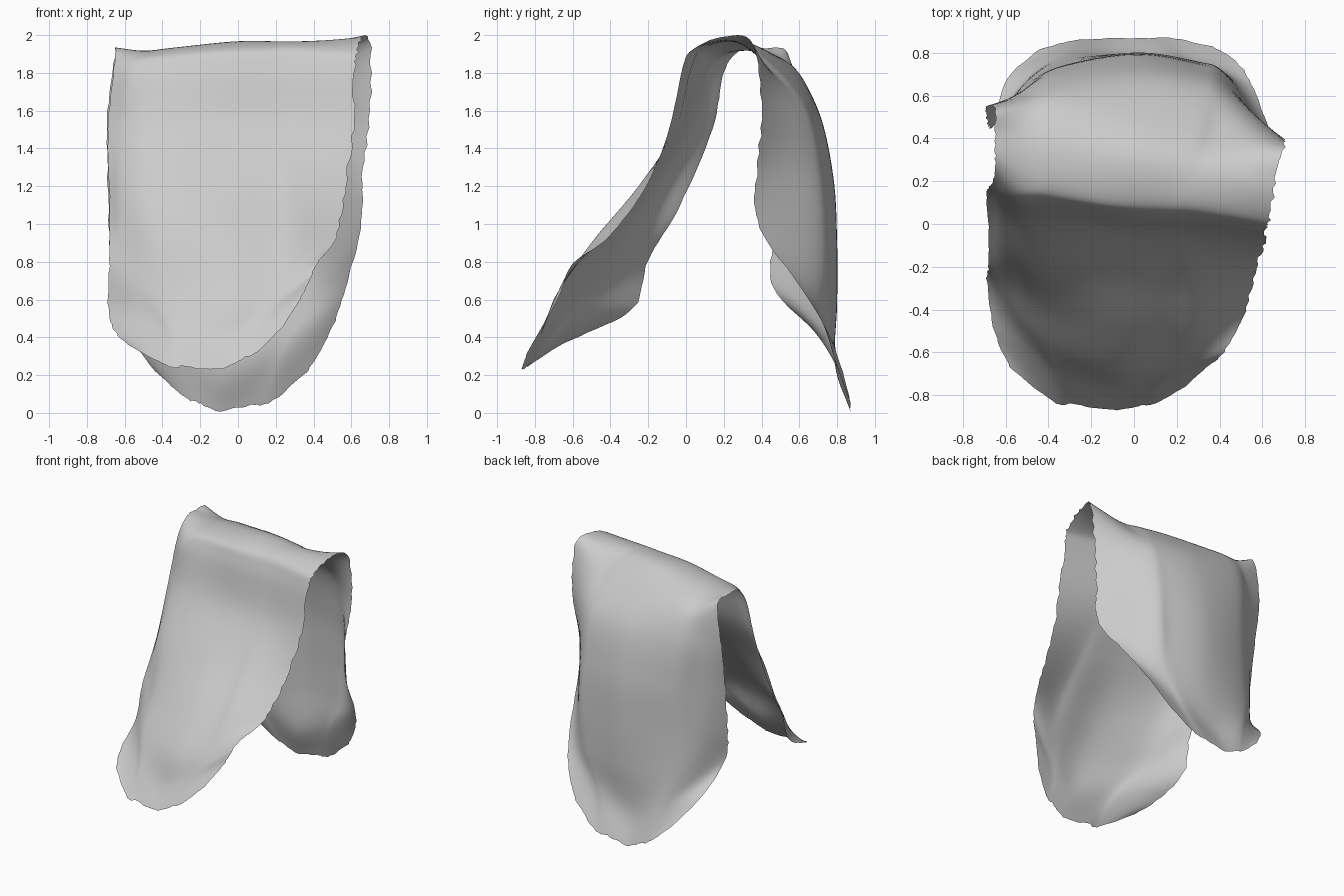
import bpy, random
from mathutils import Vector

random.seed(4)

# Cross-sections of the sheet: left hem, left crease, middle, right crease, right hem
FRONT = [  # front flap, from its rounded tip up to the fold
    [(-.58, -.67, .36), (-.38, -.83, .25), (-.10, -.87, .23), (.10, -.84, .32), (.24, -.76, .46)],
    [(-.65, -.51, .43), (-.43, -.65, .43), (-.10, -.77, .39), (.14, -.75, .48), (.34, -.67, .62)],
    [(-.69, -.27, .56), (-.53, -.45, .62), (-.10, -.68, .62), (.25, -.66, .67), (.42, -.60, .79)],
    [(-.68, -.20, .81), (-.58, -.27, .83), (-.10, -.48, .90), (.30, -.49, .91), (.52, -.41, .93)],
    [(-.68, -.03, 1.1), (-.60, -.12, 1.15), (-.10, -.23, 1.2), (.30, -.25, 1.2), (.57, -.21, 1.2)],
    [(-.69, .14, 1.5), (-.59, .06, 1.5), (-.10, -.03, 1.5), (.30, -.06, 1.5), (.61, -.09, 1.5)],
    [(-.66, .20, 1.8), (-.56, .12, 1.8), (-.10, .05, 1.82), (.30, .02, 1.82), (.62, -.02, 1.82)],
    [(-.65, .29, 1.92), (-.50, .20, 1.90), (-.10, .12, 1.93), (.30, .09, 1.94), (.64, .03, 1.92)],
]
BACK = [  # over the fold and down the back flap to its rounded tip
    [(-.65, .42, 1.93), (-.50, .40, 1.91), (.00, .33, 1.96), (.35, .27, 1.96), (.66, .19, 1.99)],
    [(-.65, .54, 1.90), (-.50, .57, 1.82), (.00, .54, 1.82), (.42, .42, 1.84), (.70, .35, 1.96)],
    [(-.69, .55, 1.6), (-.55, .60, 1.6), (.00, .70, 1.6), (.43, .60, 1.6), (.70, .40, 1.6)],
    [(-.69, .50, 1.25), (-.54, .61, 1.25), (.00, .78, 1.25), (.43, .67, 1.25), (.66, .37, 1.25)],
    [(-.68, .46, .90), (-.53, .63, .90), (.00, .80, .90), (.43, .70, .90), (.65, .39, .98)],
    [(-.66, .46, .66), (-.49, .68, .58), (.00, .80, .58), (.40, .72, .60), (.57, .61, .66)],
    [(-.59, .68, .43), (-.39, .77, .34), (-.06, .79, .25), (.28, .77, .34), (.49, .75, .43)],
    [(-.44, .82, .22), (-.28, .86, .08), (-.10, .87, .01), (.18, .87, .06), (.37, .83, .22)],
]
# How far the shoulders beside the middle bulge out, per section
BULGE_FRONT = [0, -.03, -.04, -.04, -.04, -.03, 0, 0]
BULGE_BACK = [0, .02, .05, .06, .05, .04, .02, 0]
STEPS = 8


def with_shoulders(row, left, right):
    """Add a shoulder on each side of the middle, pushed out in y."""
    a, b, c, d, e = [Vector(p) for p in row]
    return [a, b, b.lerp(c, 0.33) + Vector((0, left, 0)), c,
            d.lerp(c, 0.33) + Vector((0, right, 0)), d, e]


def smooth_path(points, steps):
    """Catmull-Rom curve through the points."""
    p = [Vector(q) for q in points]
    p = [2 * p[0] - p[1]] + p + [2 * p[-1] - p[-2]]
    out = []
    for a, b, c, d in zip(p, p[1:], p[2:], p[3:]):
        for k in range(steps):
            t = k / steps
            out.append(0.5 * (2 * b + (c - a) * t + (2 * a - 5 * b + 4 * c - d) * t ** 2
                              + (3 * b - a - 3 * c + d) * t ** 3))
    return out + [p[-2]]


# Skin the sections into one thin sheet
rows = [with_shoulders(r, b, 0) for r, b in zip(FRONT, BULGE_FRONT)]
rows += [with_shoulders(r, b, b * 0.5) for r, b in zip(BACK, BULGE_BACK)]
columns = [smooth_path(col, STEPS) for col in zip(*rows)]
grid = [smooth_path(row, STEPS) for row in zip(*columns)]
nv, nu = len(grid), len(grid[0])

# Slightly frayed hem
for i in range(nv):
    for j in range(nu):
        if i in (0, nv - 1) or j in (0, nu - 1):
            inner = grid[min(max(i, 1), nv - 2)][min(max(j, 1), nu - 2)]
            grid[i][j] = grid[i][j].lerp(inner, random.uniform(-0.2, 0.25))

verts = [p for row in grid for p in row]
faces = [(i * nu + j, i * nu + j + 1, (i + 1) * nu + j + 1, (i + 1) * nu + j)
         for i in range(nv - 1) for j in range(nu - 1)]
mesh = bpy.data.meshes.new("draped_cloth")
mesh.from_pydata(verts, [], faces)
mesh.polygons.foreach_set("use_smooth", [True] * len(faces))

# Plain cloth colour
mat = bpy.data.materials.new("light grey cloth")
mat.diffuse_color = (0.6, 0.6, 0.6, 1)
mesh.materials.append(mat)
mesh.update()

cloth = bpy.data.objects.new("draped_cloth", mesh)
bpy.context.collection.objects.link(cloth)
